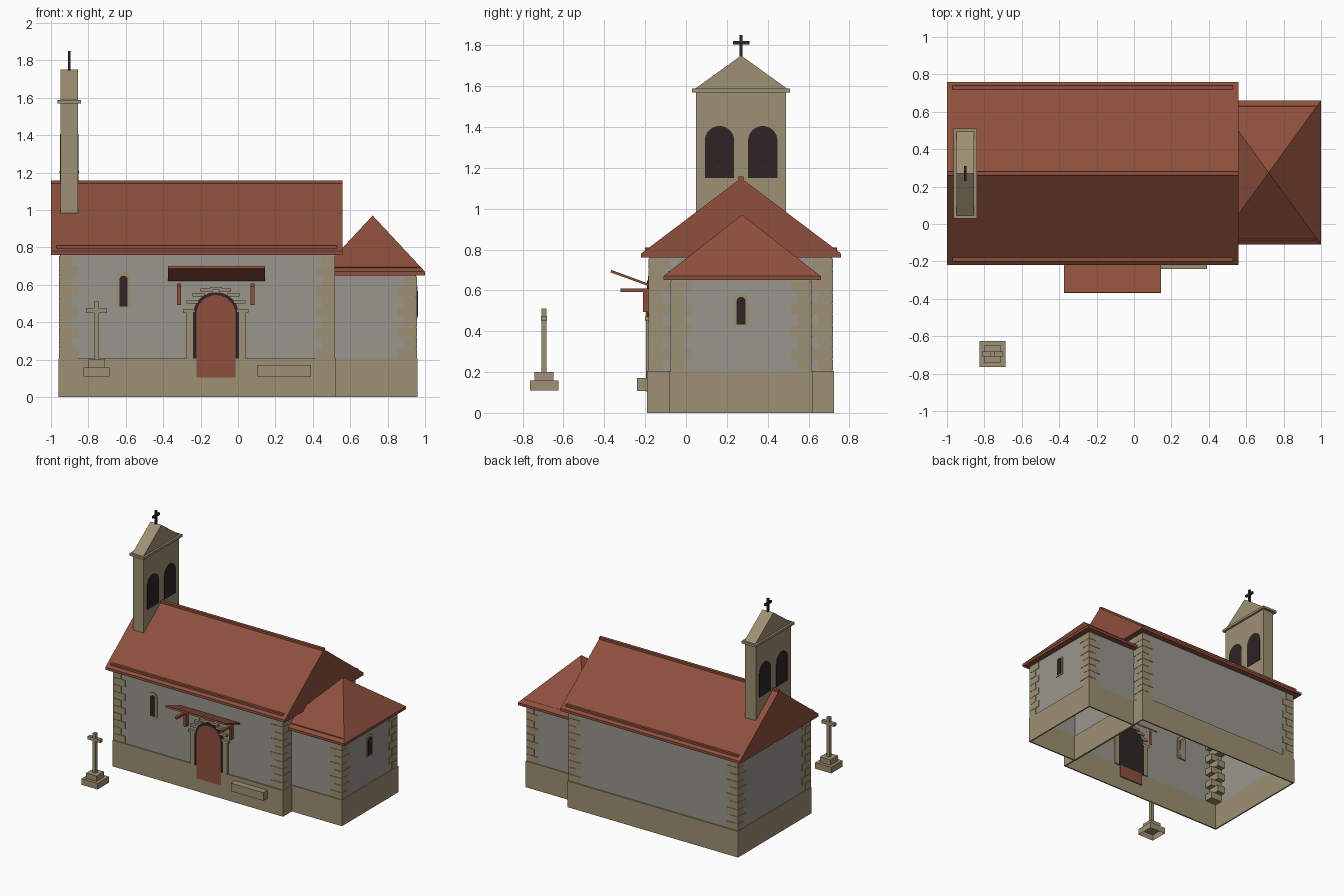
import bpy, bmesh, math

cube = bpy.data.objects.get("Cube")
if cube:
    bpy.data.objects.remove(cube, do_unlink=True)


def material(name, r, g, b):
    col = [(c / 255 / 12.92 if c < 11 else ((c / 255 + 0.055) / 1.055) ** 2.4) for c in (r, g, b)] + [1]
    m = bpy.data.materials.new(name)
    m.use_nodes = True
    m.diffuse_color = col
    m.node_tree.nodes["Principled BSDF"].inputs["Base Color"].default_value = col
    return m


STONE = material("tan stone", 158, 144, 115)
PLASTER = material("grey plaster", 152, 150, 141)
TILE = material("terracotta", 142, 79, 60)
DARK = material("dark opening", 45, 36, 37)


def finish(name, bm, mat):
    bmesh.ops.recalc_face_normals(bm, faces=bm.faces)
    mesh = bpy.data.meshes.new(name)
    bm.to_mesh(mesh)
    bm.free()
    mesh.materials.append(mat)
    ob = bpy.data.objects.new(name, mesh)
    bpy.context.collection.objects.link(ob)
    return ob


def add_box(bm, x, y, z, skip=()):
    """Box from three (low, high) ranges; skip may hold 'top' and 'bottom'."""
    made = bmesh.ops.create_cube(bm, size=1)["verts"]
    for v in made:
        v.co = [r[0] if c < 0 else r[1] for c, r in zip(v.co, (x, y, z))]
    faces = {f for v in made for f in v.link_faces}
    drop = [f for f in faces for side, h in (("bottom", z[0]), ("top", z[1]))
            if side in skip and all(abs(v.co.z - h) < 1e-6 for v in f.verts)]
    bmesh.ops.delete(bm, geom=drop, context="FACES")


def box(name, mat, x, y, z, skip=()):
    bm = bmesh.new()
    add_box(bm, x, y, z, skip)
    return finish(name, bm, mat)


def prism(name, mat, profile, axis, lo, hi):
    """Extrude a (horizontal, z) profile along x or y."""
    bm = bmesh.new()
    place = (lambda a, b, d: (d, a, b)) if axis == "x" else (lambda a, b, d: (a, d, b))
    face = bm.faces.new([bm.verts.new(place(a, b, lo)) for a, b in profile])
    new = bmesh.ops.extrude_face_region(bm, geom=[face])["geom"]
    for v in new:
        if isinstance(v, bmesh.types.BMVert):
            v.co = place(v.co.y if axis == "x" else v.co.x, v.co.z, hi)
    return finish(name, bm, mat)


def arch(name, mat, centre, radius, bottom, top, axis, lo, hi, steps=14):
    """Round-headed panel."""
    spring = top - radius
    pts = [(centre - radius, bottom), (centre + radius, bottom)]
    pts += [(centre + radius * math.cos(math.pi * i / steps),
             spring + radius * math.sin(math.pi * i / steps)) for i in range(steps + 1)]
    return prism(name, mat, pts, axis, lo, hi)


def plinth(name, x, y):
    ob = box(name, STONE, x, y, (0, 0.205), ("top", "bottom"))
    mod = ob.modifiers.new("thickness", "SOLIDIFY")
    mod.thickness = 0.015


def quoins(name, cx, cy, sx, sy, count):
    """Alternating corner stones; sx, sy point into the building."""
    bm = bmesh.new()
    step = 0.055
    for i in range(count):
        lx, ly = (0.1, 0.065) if i % 2 == 0 else (0.065, 0.1)
        z = 0.207 + i * step
        add_box(bm, sorted((cx - sx * 0.004, cx + sx * lx)),
                sorted((cy - sy * 0.004, cy + sy * ly)), (z, z + step - 0.002))
    finish(name, bm, STONE)


# Plinths and walls, open underneath
plinth("nave_plinth", (-0.96, 0.525), (-0.19, 0.725))
plinth("apse_plinth", (0.51, 0.96), (-0.08, 0.62))
box("nave_walls", PLASTER, (-0.953, 0.515), (-0.18, 0.715), (0.2, 0.77), ("top", "bottom"))
box("apse_walls", PLASTER, (0.515, 0.953), (-0.073, 0.613), (0.2, 0.66), ("top", "bottom"))

# Corner stones
for side, cy, sy in (("front", -0.18, 1), ("back", 0.715, -1)):
    quoins("nave_right_quoins_" + side, -0.953, cy, 1, sy, 10)
    quoins("nave_left_quoins_" + side, 0.515, cy, -1, sy, 10)
for side, cy, sy in (("front", -0.073, 1), ("back", 0.613, -1)):
    quoins("apse_quoins_" + side, 0.953, cy, -1, sy, 8)

# Nave roof with eaves course and ridge cap
prism("nave_roof", TILE, [(-0.22, 0.76), (0.76, 0.76), (0.76, 0.78), (0.27, 1.15), (-0.22, 0.78)],
      "x", -1, 0.56)
box("nave_eaves_course", TILE, (-0.97, 0.53), (-0.2, 0.74), (0.77, 0.81))
box("nave_ridge_cap", TILE, (-1, 0.56), (0.258, 0.282), (1.13, 1.158))

# Apse pyramid roof
bm = bmesh.new()
add_box(bm, (0.44, 1), (-0.11, 0.66), (0.65, 0.67), ("top",))
rim = [e for e in bm.edges if e.is_boundary]
tip = bm.verts.new((0.72, 0.275, 0.97))
for e in rim:
    bm.faces.new((e.verts[0], e.verts[1], tip))
finish("apse_roof", bm, TILE)
box("apse_eaves_course", TILE, (0.5, 0.972), (-0.085, 0.63), (0.66, 0.694))

# Bell gable
box("bell_gable_wall", STONE, (-0.95, -0.855), (0.05, 0.49), (0.98, 1.575))
box("bell_gable_cornice", STONE, (-0.966, -0.839), (0.03, 0.51), (1.57, 1.588))
prism("bell_gable_pediment", STONE, [(0.045, 1.588), (0.495, 1.588), (0.27, 1.75)],
      "x", -0.95, -0.855)
for side, cy in (("front", 0.164), ("back", 0.376)):
    arch("bell_opening_" + side, DARK, cy, 0.072, 1.15, 1.405, "x", -0.953, -0.852)
    bm = bmesh.new()
    bmesh.ops.create_cone(bm, cap_ends=True, segments=16, radius1=0.055, radius2=0.02, depth=0.07)
    bmesh.ops.translate(bm, verts=bm.verts, vec=(-0.9025, cy, 1.235))
    finish("bell_" + side, bm, DARK)
box("roof_cross_post", DARK, (-0.91, -0.895), (0.2625, 0.2775), (1.73, 1.85))
box("roof_cross_arm", DARK, (-0.91, -0.895), (0.23, 0.31), (1.803, 1.82))

# Doorway
DOOR_X = -0.118
arch("door_recess", DARK, DOOR_X, 0.123, 0.2, 0.56, "y", -0.188, -0.17, 20)
arch("door", TILE, DOOR_X, 0.105, 0.105, 0.545, "y", -0.195, -0.17, 20)
for side, s in (("right", -1), ("left", 1)):
    box("door_jamb_" + side, STONE, sorted((DOOR_X + s * 0.123, DOOR_X + s * 0.16)),
        (-0.195, -0.17), (0.2, 0.455))
bm = bmesh.new()
for i in range(9):
    a = math.radians(10 + 20 * i)
    x, z = DOOR_X + 0.145 * math.cos(a), 0.437 + 0.143 * math.sin(a)
    add_box(bm, (x - 0.032, x + 0.032), (-0.2, -0.17), (z - 0.009, z + 0.009))
finish("door_arch_stones", bm, STONE)

# Canopy and its brackets
prism("door_canopy", TILE, [(-0.37, 0.688), (-0.175, 0.618), (-0.175, 0.63), (-0.366, 0.7)],
      "x", -0.375, 0.145)
for side, x in (("right", -0.315), ("left", 0.078)):
    span = (x - 0.01, x + 0.01)
    box("bracket_post_" + side, TILE, span, (-0.21, -0.178), (0.493, 0.6))
    box("bracket_arm_" + side, TILE, span, (-0.32, -0.178), (0.592, 0.608))

# Windows
arch("nave_window_frame", STONE, -0.612, 0.038, 0.475, 0.67, "y", -0.186, -0.17)
arch("nave_window", DARK, -0.612, 0.022, 0.485, 0.648, "y", -0.19, -0.17)
arch("apse_window_frame", STONE, 0.27, 0.036, 0.42, 0.59, "x", 0.94, 0.959)
arch("apse_window", DARK, 0.27, 0.022, 0.432, 0.568, "x", 0.94, 0.963)

# Bench and standing stone cross
box("bench", STONE, (0.105, 0.39), (-0.24, -0.185), (0.108, 0.172))
CX, CY = -0.756, -0.695
for name, hx, hy, z in (("cross_base", 0.07, 0.07, (0.11, 0.158)),
                        ("cross_step", 0.046, 0.046, (0.158, 0.2)),
                        ("cross_shaft", 0.013, 0.013, (0.2, 0.51)),
                        ("cross_arm", 0.056, 0.014, (0.45, 0.474))):
    box(name, STONE, (CX - hx, CX + hx), (CY - hy, CY + hy), z,
        ("bottom",) if name == "cross_base" else ())
